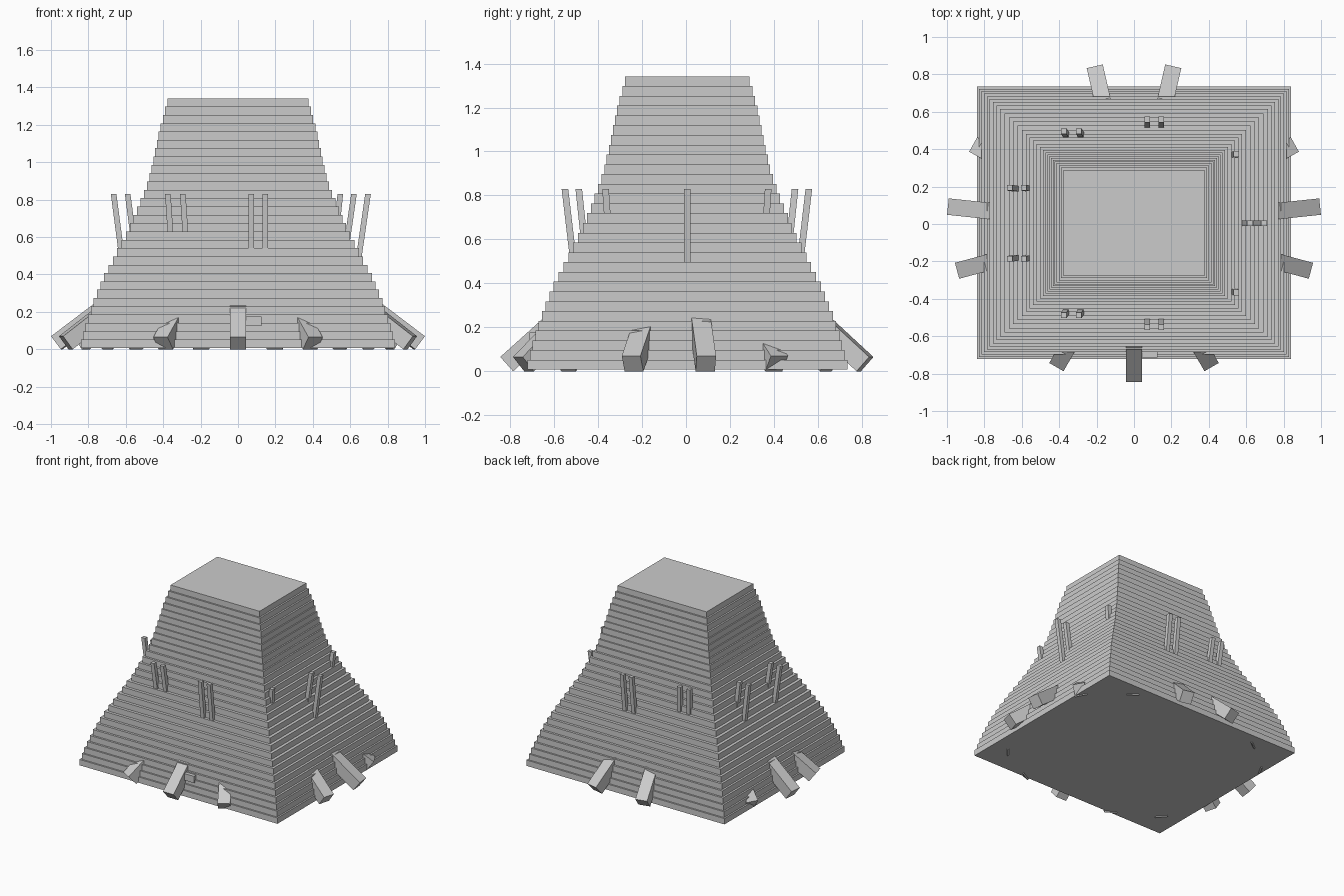
import bpy, bmesh
from math import radians, sin, cos
from mathutils import Vector

cube = bpy.data.objects.get("Cube")
if cube:
    bpy.data.objects.remove(cube, do_unlink=True)

stone = bpy.data.materials.new("stone grey")
stone.use_nodes = True
colour = (0.6, 0.6, 0.6, 1)
stone.diffuse_color = colour
stone.node_tree.nodes["Principled BSDF"].inputs["Base Color"].default_value = colour


def finish(name, bm):
    bmesh.ops.recalc_face_normals(bm, faces=bm.faces[:])
    mesh = bpy.data.meshes.new(name)
    bm.to_mesh(mesh)
    bm.free()
    mesh.materials.append(stone)
    obj = bpy.data.objects.new(name, mesh)
    bpy.context.collection.objects.link(obj)
    return obj


def prism(name, ring_a, ring_b):
    """Closed block between two four-cornered ends."""
    bm = bmesh.new()
    a = [bm.verts.new(p) for p in ring_a]
    b = [bm.verts.new(p) for p in ring_b]
    bm.faces.new(a)
    bm.faces.new(b)
    for i in range(4):
        j = (i + 1) % 4
        bm.faces.new((a[i], a[j], b[j], b[i]))
    return finish(name, bm)


# Stepped tower: one continuous skin of thirty courses
PROFILE = [(0, 0), (.13, .035), (.25, .075), (.36, .12), (.5, .19), (.65, .265),
           (.8, .325), (.9, .36), (1.05, .395), (1.2, .425), (1.34, .463)]
BASE, TOP, COURSES = .007, 1.342, 30
MID_Y = .006


def inset(z):
    for (z0, d0), (z1, d1) in zip(PROFILE, PROFILE[1:]):
        if z <= z1:
            return d0 + (d1 - d0) * (z - z0) / (z1 - z0)
    return PROFILE[-1][1]


bm = bmesh.new()
height = (TOP - BASE) / COURSES
rings = []
for i in range(COURSES):
    d = inset(i * PROFILE[-1][0] / (COURSES - 1))
    hx, hy = .84 - d, .728 - d * .96
    for z in (BASE + i * height, BASE + (i + 1) * height):
        rings.append([bm.verts.new((sx * hx, MID_Y + sy * hy, z))
                      for sx, sy in ((-1, -1), (1, -1), (1, 1), (-1, 1))])
for low, high in zip(rings, rings[1:]):
    for i in range(4):
        j = (i + 1) % 4
        bm.faces.new((low[i], low[j], high[j], high[i]))
bm.faces.new(rings[0])
bm.faces.new(rings[-1])
finish("stepped_tower", bm)


# Sloping buttress beams, placed by the top edge of the outer end
def beam(name, x, y, heading, pitch, length):
    h, p = radians(heading), radians(pitch)
    out = Vector((cos(h), sin(h), 0))
    side = Vector((-sin(h), cos(h), 0)) * .044
    up = Vector((0, 0, 1))
    along = out * cos(p) - up * sin(p)
    normal = out * sin(p) + up * cos(p)
    tip = Vector((x, y, .07 / .8 * cos(p)))
    drop = normal * .0875
    end = [tip - side, tip + side, tip + side - drop, tip - side - drop]
    prism(name, end, [v - along * length for v in end])


beam("front_beam", 0, -.845, -90, 42, .27)
BEAMS = [("side_beam", .995, .093, 6, 37, .3),
         ("side_front_beam", .946, -.25, -15, 37, .3),
         ("side_back_beam", .86, .425, 29, 37, .3),
         ("front_outer_beam", .415, -.765, -60, 42, .27),
         ("back_beam", .21, .843, 77, 42, .27),
         ("front_corner_beam", .74, -.57, -40, 40, .27),
         ("back_corner_beam", .58, .68, 52, 40, .27)]
for name, x, y, heading, pitch, length in BEAMS:
    beam("left_" + name, x, y, heading, pitch, length)
    beam("right_" + name, -x, y, 180 - heading, pitch, length)


# Small stub block beside the front beam
def level(x0, x1, y0, y1, z):
    return [(x0, y0, z), (x1, y0, z), (x1, y1, z), (x0, y1, z)]


prism("front_stub", level(.042, .125, -.713, -.62, .125),
      level(.042, .125, -.713, -.62, .176))


# Thin posts leaning away from the walls
def post(name, x, y, lean_x, lean_y):
    r, head, foot = .015, .83, .45
    fx, fy = x - lean_x, y - lean_y
    prism(name, level(x - r, x + r, y - r, y + r, head),
          level(fx - r, fx + r, fy - r, fy + r, foot))


for side, label in ((-1, "front"), (1, "back")):
    y0 = .004
    for x in (.07, .145):
        post(label + "_post", x, y0 + side * .555, 0, side * .045)
    for x in (-.375, -.295):
        post(label + "_corner_post", x, y0 + side * .492, -.025, side * .04)
    for x in (-.665, -.59):
        post(label + "_right_post", x, y0 + side * .19, -.05, side * .008)
    post(label + "_left_post", .547, y0 + side * .37, .04, side * .025)
for x in (.695, .62):
    post("left_post", x, .005, .055, 0)
